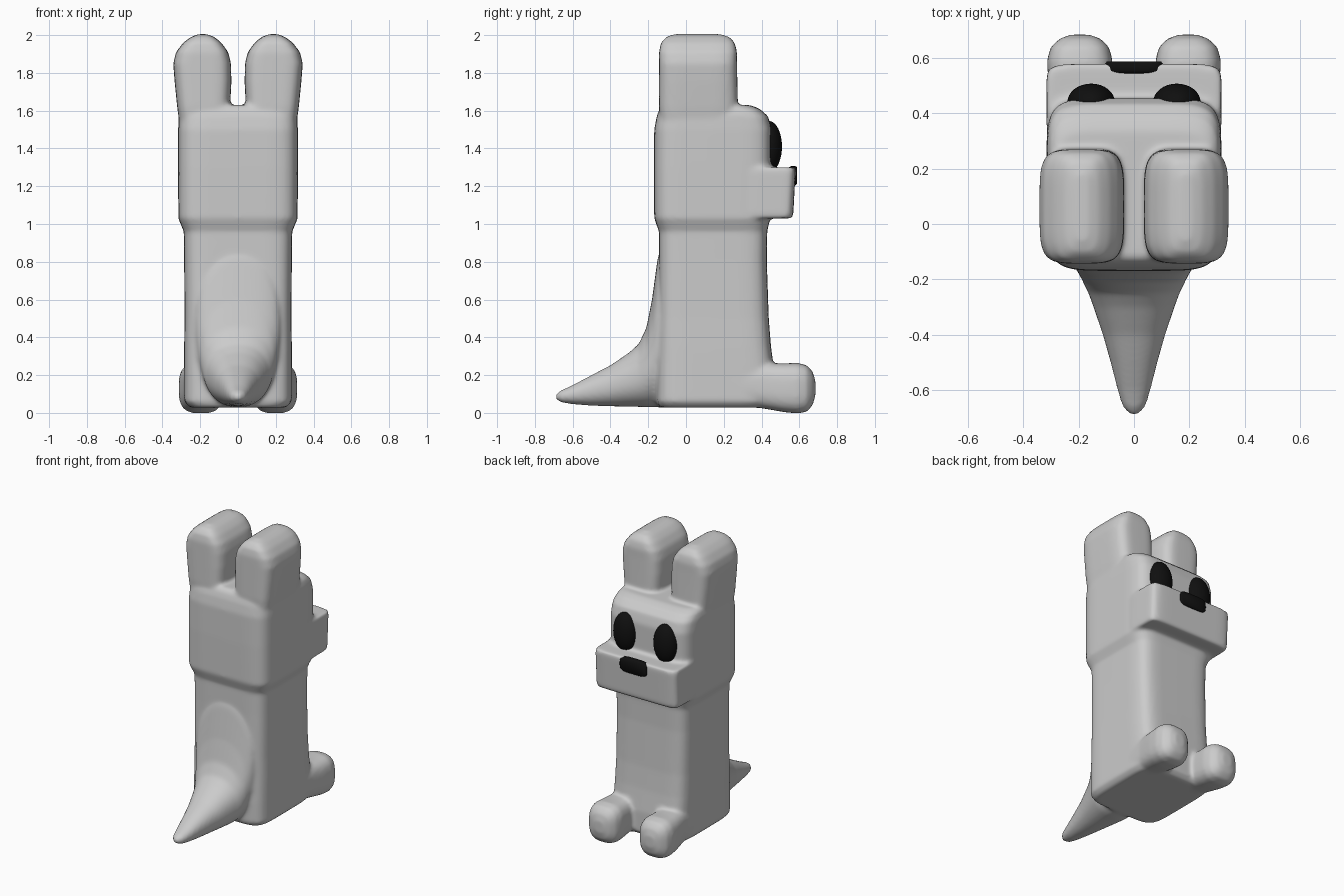
import bpy, bmesh, math

bm = bmesh.new()


def sp(v, e):
    return math.copysign(abs(v) ** (2 / e), v)


def loft(target, sections, axis, power, flip=1, n=48):
    """Skin rounded-rectangle rings (t, x0, x1, b0, b1) along axis; b is y or z."""
    rings = []
    for t, x0, x1, b0, b1 in sections:
        ring = []
        for i in range(n):
            a = 2 * math.pi * i / n
            x = flip * ((x0 + x1) / 2 + (x1 - x0) / 2 * sp(math.cos(a), power))
            b = (b0 + b1) / 2 + (b1 - b0) / 2 * sp(math.sin(a), power)
            ring.append(target.verts.new((x, b, t) if axis == 'z' else (x, t, b)))
        rings.append(ring)
    for r, s in zip(rings, rings[1:]):
        for i in range(n):
            j = (i + 1) % n
            target.faces.new((r[i], r[j], s[j], s[i]))
    target.faces.new(rings[0])
    target.faces.new(rings[-1])


def finish(mesh_bm, name):
    bmesh.ops.recalc_face_normals(mesh_bm, faces=mesh_bm.faces)
    me = bpy.data.meshes.new(name)
    mesh_bm.to_mesh(me)
    mesh_bm.free()
    ob = bpy.data.objects.new(name, me)
    bpy.context.collection.objects.link(ob)
    for p in me.polygons:
        p.use_smooth = True
    return ob


def sym(rows):
    return [(t, -h, h, b0, b1) for t, h, b0, b1 in rows]


# torso and head
loft(bm, sym([(0.028, 0.255, -0.14, 0.44), (0.06, 0.285, -0.155, 0.47),
              (0.2, 0.285, -0.155, 0.47), (0.35, 0.285, -0.15, 0.45),
              (0.5, 0.283, -0.147, 0.438), (0.8, 0.285, -0.143, 0.428),
              (0.96, 0.287, -0.143, 0.43), (1.03, 0.316, -0.168, 0.445),
              (1.3, 0.317, -0.17, 0.455), (1.5, 0.317, -0.168, 0.455),
              (1.57, 0.314, -0.155, 0.435), (1.61, 0.305, -0.14, 0.39),
              (1.63, 0.285, -0.12, 0.34)]), 'z', 6)

# muzzle
loft(bm, sym([(1.03, 0.31, 0.3, 0.56), (1.05, 0.316, 0.3, 0.568),
              (1.28, 0.317, 0.3, 0.58), (1.3, 0.312, 0.3, 0.577)]), 'z', 9)

# tail
loft(bm, sym([(-0.1, 0.23, 0.03, 0.95), (-0.15, 0.22, 0.03, 0.82),
              (-0.18, 0.2, 0.03, 0.6), (-0.21, 0.185, 0.03, 0.45),
              (-0.25, 0.165, 0.032, 0.365), (-0.3, 0.147, 0.033, 0.32),
              (-0.4, 0.113, 0.035, 0.252), (-0.5, 0.085, 0.038, 0.2),
              (-0.6, 0.06, 0.046, 0.147), (-0.66, 0.042, 0.055, 0.12),
              (-0.69, 0.016, 0.072, 0.1)]), 'y', 2.2)

for side in (-1, 1):
    # ears
    loft(bm, [(1.45, 0.06, 0.3, -0.13, 0.27), (1.62, 0.042, 0.322, -0.143, 0.275),
              (1.75, 0.035, 0.335, -0.143, 0.272), (1.85, 0.037, 0.343, -0.143, 0.27),
              (1.91, 0.052, 0.328, -0.143, 0.27), (1.96, 0.088, 0.29, -0.132, 0.258),
              (1.99, 0.125, 0.25, -0.105, 0.23), (2.005, 0.165, 0.21, -0.06, 0.18)],
         'z', 4.5, side)
    # feet
    loft(bm, [(0.2, 0.07, 0.28, 0.04, 0.25), (0.4, 0.085, 0.29, 0.025, 0.265),
              (0.52, 0.08, 0.31, 0.004, 0.262), (0.59, 0.077, 0.315, -0.003, 0.265),
              (0.64, 0.09, 0.302, 0.006, 0.252), (0.67, 0.12, 0.27, 0.04, 0.22),
              (0.685, 0.16, 0.23, 0.09, 0.17)], 'y', 3, side)

# fuse the parts into one softly blended skin
body = finish(bm, "body")
rm = body.modifiers.new("Fuse", 'REMESH')
rm.mode = 'VOXEL'
rm.voxel_size = 0.012
rm.use_smooth_shade = True
sm = body.modifiers.new("Soften", 'SMOOTH')
sm.factor = 0.5
sm.iterations = 7

black = bpy.data.materials.new("black")
black.diffuse_color = (0.005, 0.005, 0.005, 1)

# eyes
for side, label in ((-1, "left"), (1, "right")):
    bpy.ops.mesh.primitive_uv_sphere_add(segments=32, ring_count=20,
                                         location=(side * 0.155, 0.44, 1.41))
    eye = bpy.context.object
    eye.name = label + "_eye"
    eye.scale = (0.086, 0.068, 0.135)
    bpy.ops.object.shade_smooth()
    eye.data.materials.append(black)

# nose
bm = bmesh.new()
loft(bm, [(0.545, -0.09, 0.09, 1.215, 1.3), (0.555, -0.105, 0.105, 1.205, 1.306),
          (0.58, -0.105, 0.105, 1.205, 1.306), (0.588, -0.098, 0.098, 1.212, 1.3)], 'y', 4)
nose = finish(bm, "nose")
nose.data.materials.append(black)
